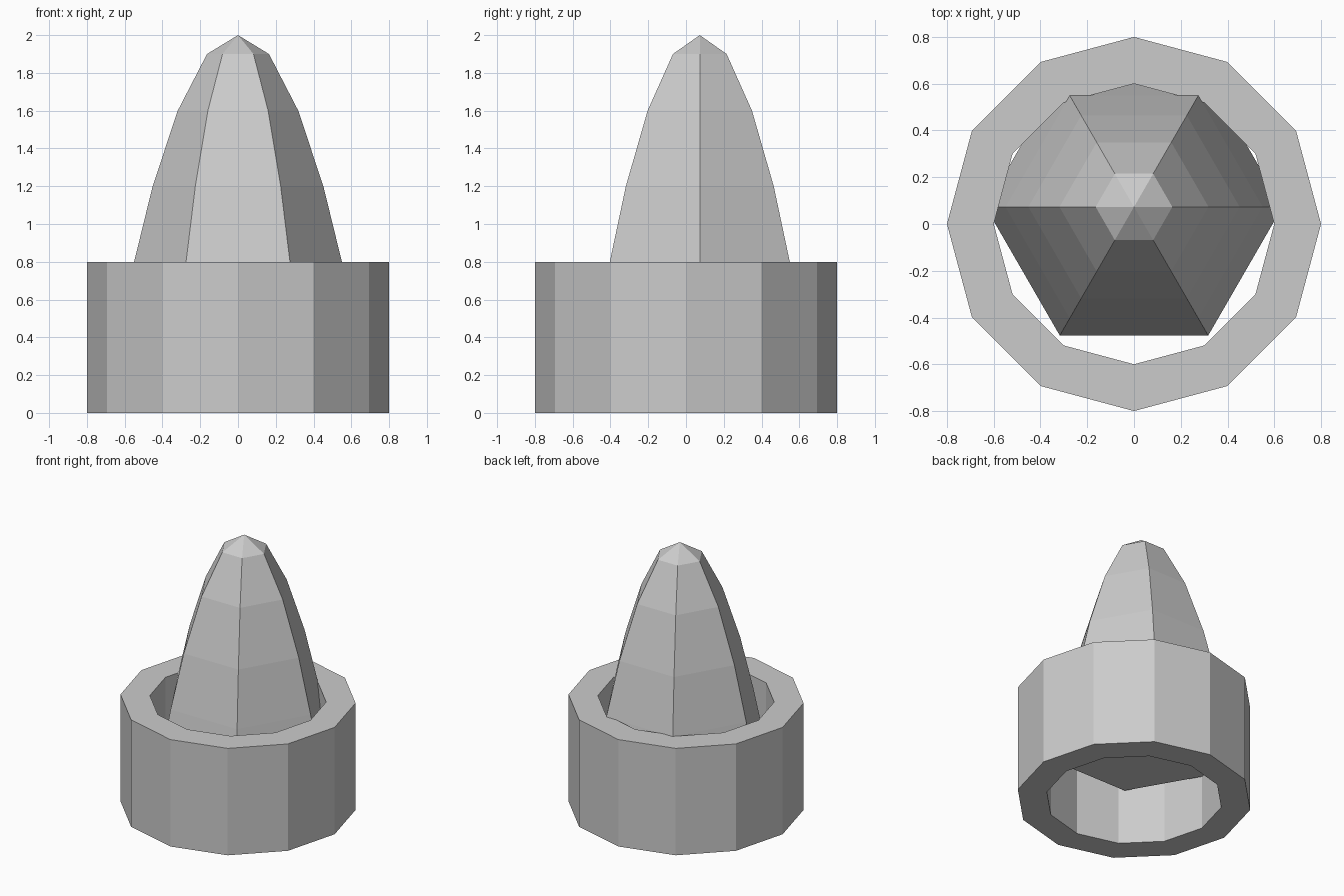
import bpy, bmesh
from math import sin, cos, pi

if "Cube" in bpy.data.objects:
    bpy.data.objects.remove(bpy.data.objects["Cube"])


def lathe(name, profile, sides, closed=False, loc=(0, 0, 0)):
    """Spin (radius, z) points around z; open profiles get end caps."""
    bm = bmesh.new()
    rings = []
    for r, z in profile:
        n = 1 if r == 0 else sides
        rings.append([bm.verts.new((r * cos(2 * pi * i / sides), r * sin(2 * pi * i / sides), z))
                      for i in range(n)])
    pairs = list(zip(rings, rings[1:]))
    if closed:
        pairs.append((rings[-1], rings[0]))
    for a, b in pairs:
        for i in range(sides):
            j = (i + 1) % sides
            if len(b) == 1:
                bm.faces.new((a[i], a[j], b[0]))
            else:
                bm.faces.new((a[i], a[j], b[j], b[i]))
    if not closed:
        bm.faces.new(rings[0][::-1])
    bmesh.ops.recalc_face_normals(bm, faces=bm.faces)
    mesh = bpy.data.meshes.new(name)
    bm.to_mesh(mesh)
    bm.free()
    obj = bpy.data.objects.new(name, mesh)
    obj.location = loc
    bpy.context.collection.objects.link(obj)
    return obj


# Twelve-sided open collar
lathe("collar", [(0.8, 0), (0.8, 0.8), (0.6, 0.8), (0.6, 0)], 12, closed=True)

# Six-sided pointed tip, set slightly back and sunk halfway into the collar
lathe("tip", [(0.635, 0.4), (0.55, 0.8), (0.452, 1.2), (0.319, 1.6), (0.164, 1.9), (0, 2.0)],
      6, loc=(0, 0.073, 0))
